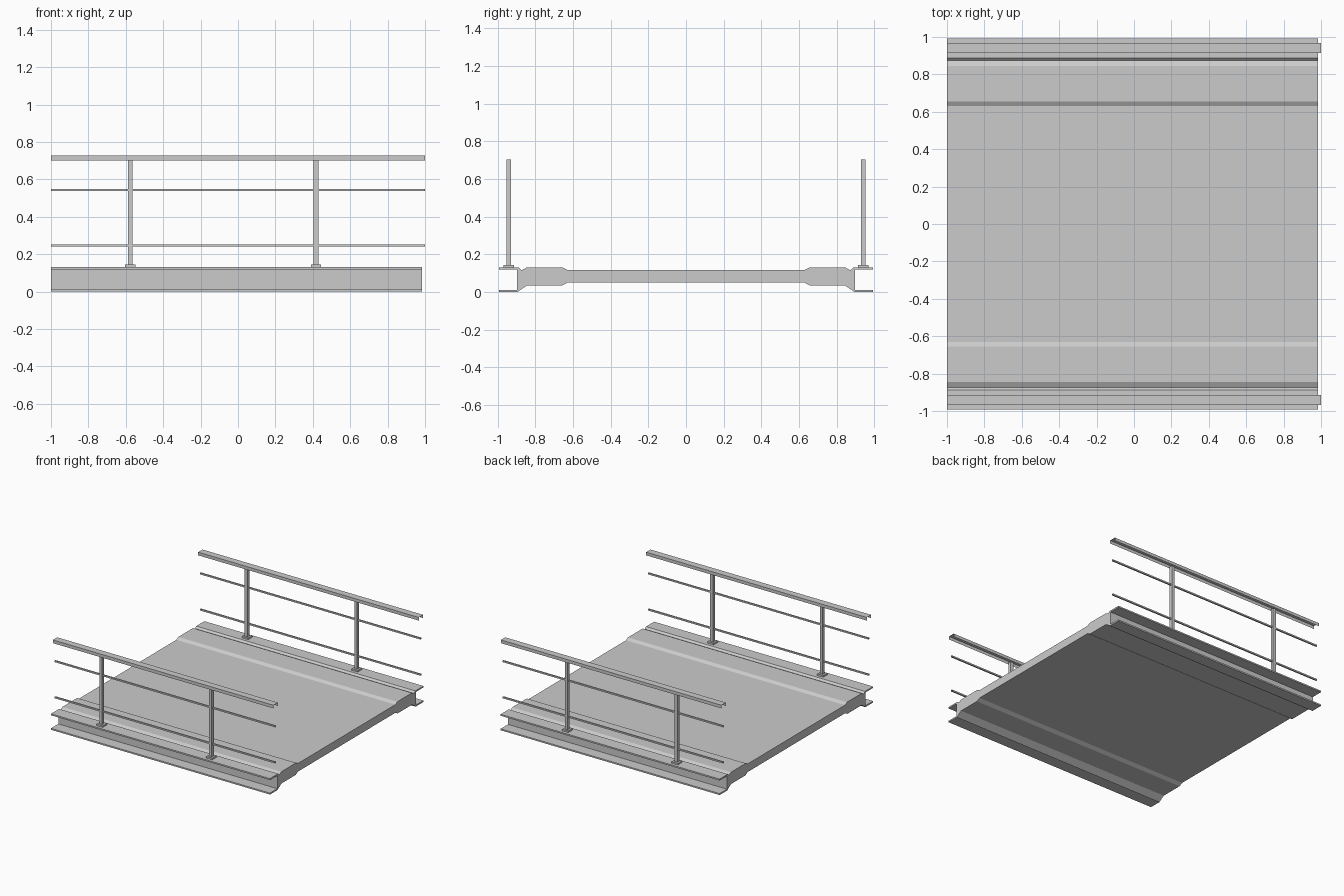
import bpy

if "Cube" in bpy.data.objects:
    bpy.data.objects.remove(bpy.data.objects["Cube"])

X0, X1, DECK_X1 = -1.0, 1.0, 0.985
RAIL_Y = 0.941


def sweep_x(name, profile, x0, x1, closed=True, caps=True):
    """Sweep a counter-clockwise (y, z) profile along x."""
    n = len(profile)
    verts = [(x, y, z) for x in (x0, x1) for y, z in profile]
    faces = []
    for i in range(n if closed else n - 1):
        j = (i + 1) % n
        faces.append((i, j, n + j, n + i))
    if caps:
        faces.append(tuple(range(n, 2 * n)))
        faces.append(tuple(reversed(range(n))))
    mesh = bpy.data.meshes.new(name)
    mesh.from_pydata(verts, [], faces)
    obj = bpy.data.objects.new(name, mesh)
    bpy.context.collection.objects.link(obj)
    return obj


def rect(y, z0, z1, half):
    return [(y - half, z0), (y + half, z0), (y + half, z1), (y - half, z1)]


# Deck slab with C-channel edges: half section, then mirrored
half = [(0.63, 0.05), (0.66, 0.034), (0.845, 0.034), (0.89, 0.004), (0.893, 0.0),
        (0.993, 0.0), (0.993, 0.012), (0.898, 0.012), (0.898, 0.119),
        (0.993, 0.119), (0.993, 0.131), (0.888, 0.131), (0.873, 0.116),
        (0.845, 0.131), (0.655, 0.131), (0.63, 0.117)]
sweep_x("bridge_deck", half + [(-y, z) for y, z in reversed(half)], X0, DECK_X1)

for side, label in ((-1, "front"), (1, "back")):
    y = side * RAIL_Y
    # Handrail: thin channel open underneath
    sweep_x(f"{label}_handrail",
            [(y + 0.028, 0.701), (y + 0.028, 0.727), (y - 0.028, 0.727), (y - 0.028, 0.701)],
            X0, X1, closed=False, caps=False)
    # Thin open-ended middle rails
    for pos, z in (("lower", 0.247), ("upper", 0.543)):
        sweep_x(f"{label}_{pos}_rail", rect(y, z - 0.006, z + 0.006, 0.006), X0, X1, caps=False)
    # Posts with base plates
    for i, x in enumerate((-0.576, 0.417)):
        sweep_x(f"{label}_post_{i + 1}", rect(y, 0.14, 0.703, 0.013), x - 0.013, x + 0.013)
        sweep_x(f"{label}_base_plate_{i + 1}", rect(y, 0.131, 0.144, 0.028), x - 0.028, x + 0.028)
